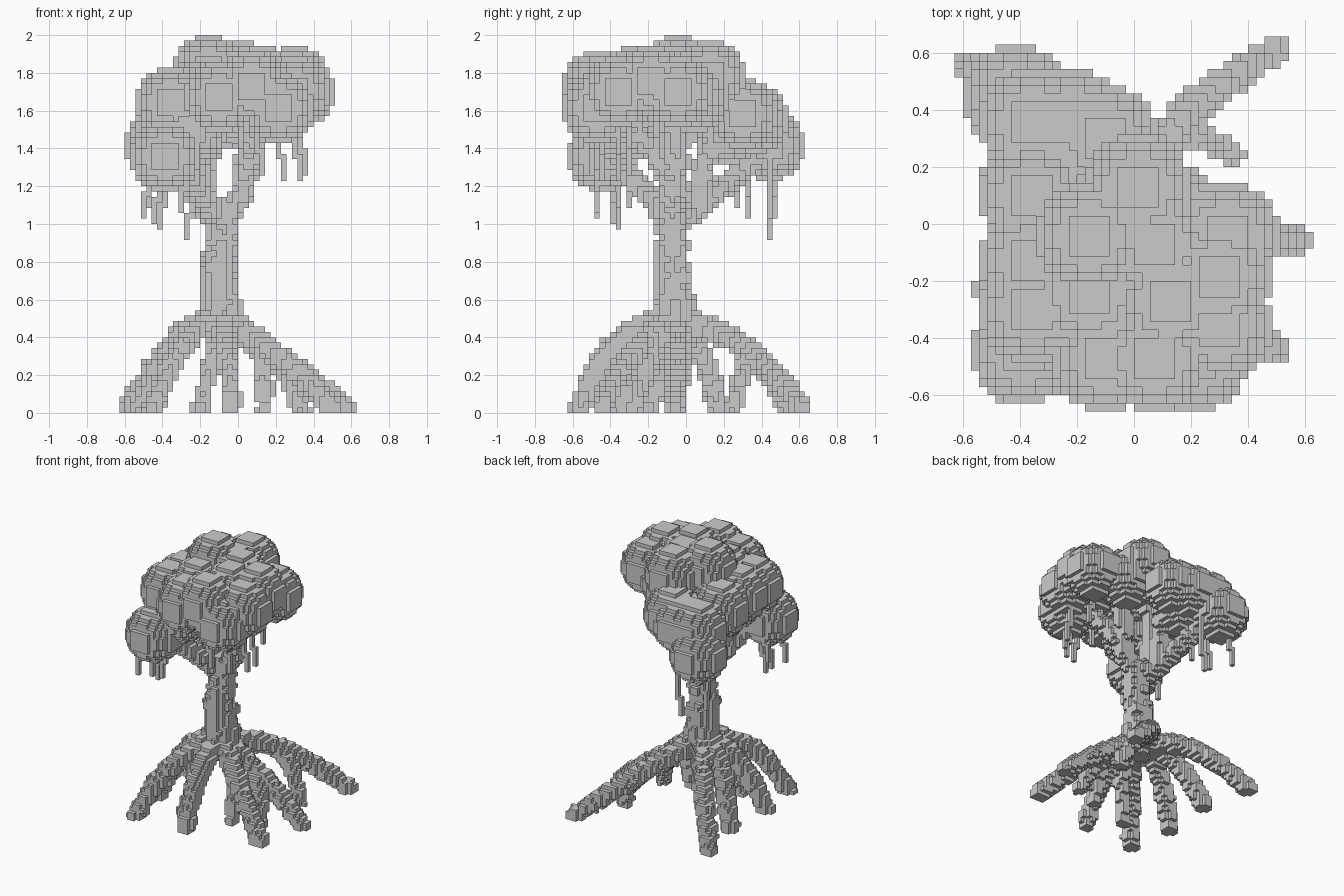
import bpy
import math
import random
from mathutils import Vector

random.seed(4)
V = 2 / 70  # edge of one block

cube = bpy.data.objects.get("Cube")
if cube:
    bpy.data.objects.remove(cube, do_unlink=True)


def cell(p):
    return tuple(math.floor(c / V) for c in p)


def ball(cells, center, radius):
    """Fill every block whose middle lies inside the ball."""
    lo = cell(Vector(center) - Vector((radius,) * 3))
    hi = cell(Vector(center) + Vector((radius,) * 3))
    for i in range(lo[0], hi[0] + 1):
        for j in range(lo[1], hi[1] + 1):
            for k in range(max(lo[2], 0), hi[2] + 1):
                mid = Vector((i + .5, j + .5, k + .5)) * V
                if (mid - Vector(center)).length <= radius:
                    cells.add((i, j, k))


def limb(cells, points, r0, r1, lumps=0.14):
    """Sweep a tapering, slightly lumpy ball along a path."""
    pts = [Vector(p) for p in points]
    spans = len(pts) - 1
    for s in range(spans):
        steps = max(2, int((pts[s + 1] - pts[s]).length / V))
        for n in range(steps + 1):
            t = n / steps
            r = r0 + (r1 - r0) * (s + t) / spans
            ball(cells, pts[s].lerp(pts[s + 1], t),
                 r * random.uniform(1 - lumps, 1 + lumps))


def root(cells, start, tip, power, sway, r0=.066, r1=.054):
    """Arched root that falls from its start height to the ground."""
    a, b = Vector(start), Vector((tip[0], tip[1], 0))
    side = Vector((a.y - b.y, b.x - a.x, 0)).normalized()
    path = []
    for n in range(9):
        t = n / 8
        p = a.lerp(b, t) + side * sway * math.sin(t * math.pi)
        p.z = .025 + (a.z - .025) * (1 - t ** power)
        path.append(p)
    limb(cells, path, r0, r1)


# Roots: tip x, tip y, arch power, sideways sway
HUB = (-.09, -.06, .48)
roots = set()
for x, y, power, sway in [
        (.58, -.06, 1.2, .02), (.50, -.45, 1.5, -.02),
        (-.03, -.57, 2.8, -.01), (-.45, -.57, 2.6, .02),
        (-.51, -.22, 2.6, -.02), (-.49, .17, 2.6, .02),
        (-.58, .55, 2.2, -.02), (.50, .61, 1.6, .09)]:
    root(roots, HUB, (x, y), power, sway)

# Short side roots that fork off the long ones
for start, tip in [((.14, .31, .31), (.34, .25)),
                   ((.18, -.07, .27), (.32, -.20)),
                   ((.08, -.17, .37), (.14, -.27)),
                   ((-.10, -.22, .42), (-.20, -.35))]:
    root(roots, start, tip, 1.5, .02, .052, .045)

# Trunk and branches
trunk = set()
limb(trunk, [(-.09, -.05, .47), (-.09, -.06, .58), (-.11, -.08, .75),
             (-.08, -.07, .92), (-.07, -.08, 1.08)], .105, .075)
for knot in [(-.16, -.07, .80), (-.04, -.02, .72), (-.09, -.13, .88)]:
    ball(trunk, knot, .05)
FORK = (-.09, -.07, 1.02)
for path in [
        [FORK, (-.18, .07, 1.08), (-.24, .20, 1.20), (-.36, .38, 1.36)],
        [FORK, (-.18, -.18, 1.13), (-.24, -.29, 1.24), (-.34, -.39, 1.36)],
        [FORK, (.03, -.08, 1.17), (.04, -.05, 1.35), (.08, -.08, 1.65)],
        [FORK, (-.19, -.06, 1.16), (-.20, -.04, 1.42), (-.16, -.05, 1.70)],
        [(.03, -.08, 1.22), (.07, -.20, 1.42), (.12, -.36, 1.60)],
        [(-.20, -.05, 1.22), (-.27, -.16, 1.38), (-.34, -.18, 1.58)],
        [(-.18, .07, 1.10), (-.17, .09, 1.32), (-.11, .22, 1.52)]]:
    limb(trunk, path, .064, .054)

# Leaf clumps, all the same size
canopy = set()
for center in [
        (-.42, .44, 1.41), (-.35, .37, 1.57), (-.20, .35, 1.55),
        (-.10, .29, 1.59), (-.35, .10, 1.62), (-.36, -.14, 1.64),
        (-.39, -.44, 1.37), (-.15, -.05, 1.81), (0, .12, 1.78),
        (.08, -.08, 1.77), (.31, -.18, 1.76), (.33, -.05, 1.69),
        (.13, -.28, 1.76), (.07, -.46, 1.73), (.29, -.36, 1.69),
        (.22, -.46, 1.62), (-.11, -.46, 1.68), (-.37, -.29, 1.63),
        (-.15, -.25, 1.70), (-.25, -.32, 1.51), (-.25, .20, 1.50),
        (.10, .03, 1.68)]:
    snapped = [(c + .5) * V for c in cell(center)]
    ball(canopy, snapped, 6.7 * V)

# Hanging vines, one block thick with a small kink halfway
vines = set()
for x, y, bottom in [
        (-.49, -.46, 1.04), (-.44, -.38, 1.02), (-.40, -.36, .98),
        (-.30, -.47, 1.08), (-.47, -.30, 1.10), (-.27, .43, .93),
        (-.40, .32, 1.03), (-.49, .46, 1.03), (-.30, .28, 1.10),
        (.13, -.50, 1.28), (.24, -.45, 1.25), (.32, -.35, 1.25),
        (.37, -.30, 1.27), (.30, -.12, 1.36), (.02, -.43, 1.42)]:
    i, j, k = cell((x, y, bottom))
    length = 0
    while (i, j, k) not in canopy and length < 18:
        vines.add((i, j, k))
        if length == 4:
            i += 1 if x < 0 else -1
            vines.add((i, j, k))
        k += 1
        length += 1

# Each part keeps only the block faces open to the air
solid = roots | trunk | canopy | vines
AXES = [(a, s) for a in range(3) for s in (0, 1)]


def build(name, cells):
    verts, faces = {}, []
    for c in sorted(cells):
        for axis, sign in AXES:
            near = list(c)
            near[axis] += 2 * sign - 1
            if tuple(near) in solid:
                continue
            quad = []
            for u, v in ((0, 0), (1, 0), (1, 1), (0, 1)):
                p = list(c)
                p[axis] += sign
                p[(axis + 1) % 3] += u
                p[(axis + 2) % 3] += v
                quad.append(verts.setdefault(tuple(p), len(verts)))
            faces.append(quad if sign else quad[::-1])
    mesh = bpy.data.meshes.new(name)
    mesh.from_pydata([Vector(p) * V for p in verts], [], faces)
    mesh.update()
    bpy.context.collection.objects.link(bpy.data.objects.new(name, mesh))


build("canopy", canopy)
build("trunk_and_branches", trunk - canopy)
build("roots", roots - trunk - canopy)
build("hanging_vines", vines - roots - trunk - canopy)
